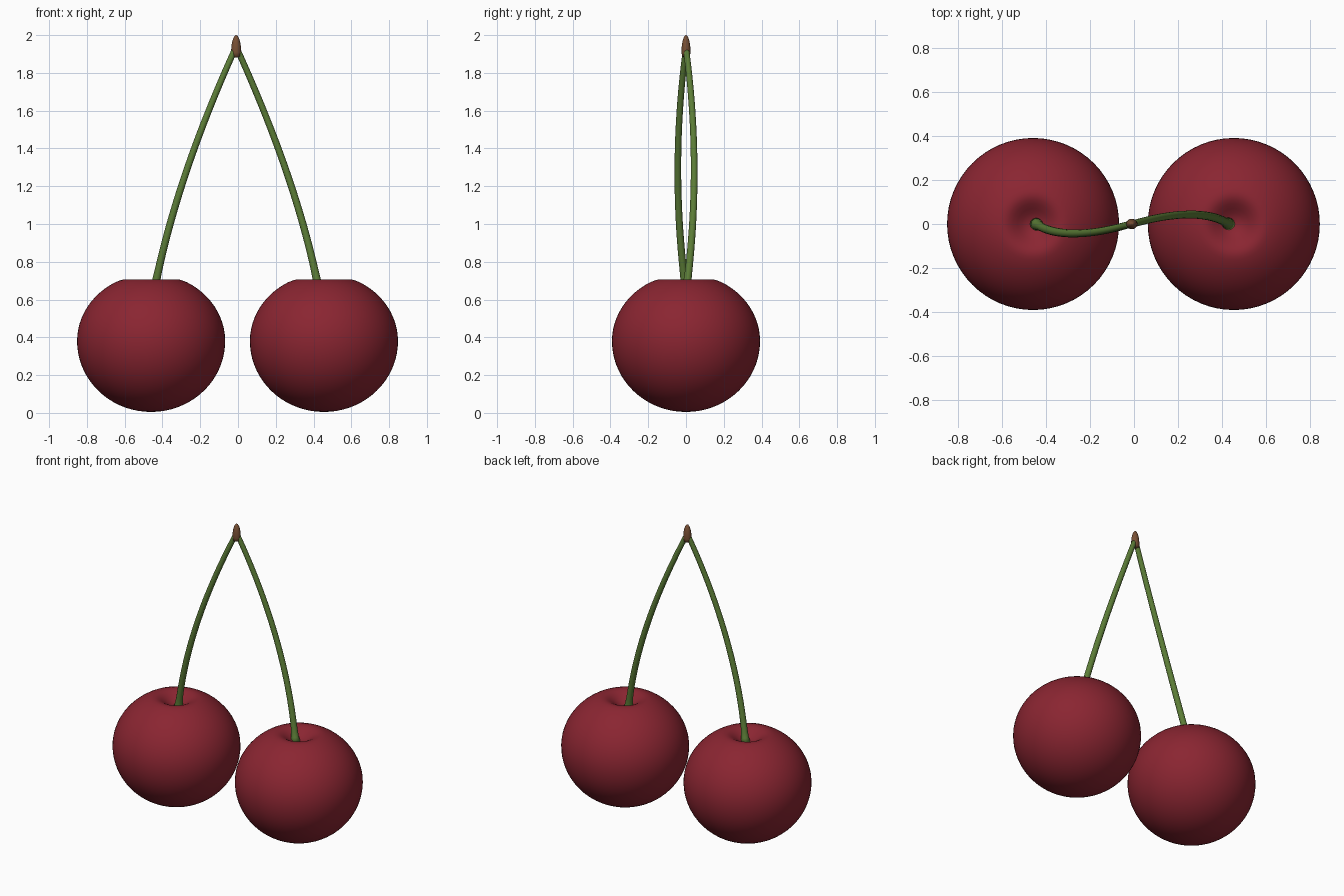
import bpy, bmesh, math
from mathutils import Vector
from mathutils.geometry import interpolate_bezier

if "Cube" in bpy.data.objects:
    bpy.data.objects.remove(bpy.data.objects["Cube"])


def material(name, color):
    m = bpy.data.materials.new(name)
    m.diffuse_color = (*color, 1)
    m.use_nodes = True
    m.node_tree.nodes["Principled BSDF"].inputs["Base Color"].default_value = m.diffuse_color
    return m


RED = material("cherry red", (0.255, 0.0185, 0.031))
GREEN = material("stem green", (0.107, 0.205, 0.038))
BROWN = material("twig brown", (0.19, 0.08, 0.035))


def make_object(name, bm, mat):
    bmesh.ops.recalc_face_normals(bm, faces=bm.faces)
    for f in bm.faces:
        f.smooth = True
    mesh = bpy.data.meshes.new(name)
    bm.to_mesh(mesh)
    bm.free()
    mesh.materials.append(mat)
    ob = bpy.data.objects.new(name, mesh)
    bpy.context.collection.objects.link(ob)
    return ob


def loft(name, rings, mat):
    """Skin a list of vertex rings and close both ends."""
    bm = bmesh.new()
    loops = [[bm.verts.new(p) for p in ring] for ring in rings]
    n = len(loops[0])
    for a, b in zip(loops, loops[1:]):
        for i in range(n):
            j = (i + 1) % n
            bm.faces.new((a[i], a[j], b[j], b[i]))
    bm.faces.new(loops[0][::-1])
    bm.faces.new(loops[-1])
    return make_object(name, bm, mat)


def lathe(name, profile, center, mat, n=64, sx=1.0):
    rings = [[(center[0] + sx * r * math.cos(2 * math.pi * i / n),
               center[1] + r * math.sin(2 * math.pi * i / n), z)
              for i in range(n)] for r, z in profile]
    return loft(name, rings, mat)


def stem(name, p, mat, n=14, steps=40):
    pts = interpolate_bezier(*[Vector(q) for q in p], steps)
    rings = []
    for k, c in enumerate(pts):
        t = k / (steps - 1)
        d = (pts[min(k + 1, steps - 1)] - pts[max(k - 1, 0)]).normalized()
        u = d.cross(Vector((0, 1, 0))).normalized()
        v = d.cross(u)
        r = 0.020 - 0.004 * t + 0.012 * math.exp(-t * 40)  # flared foot
        rings.append([c + r * (u * math.cos(2 * math.pi * i / n)
                               + v * math.sin(2 * math.pi * i / n))
                      for i in range(n)])
    return loft(name, rings, mat)


# Cherry outline: squashed ball with a dimple on top
outline = []
for i in range(31):
    a = math.radians(-89.5 + i * (150.3 / 30))
    h = 0.375 if a < 0 else 0.356
    outline.append((0.392 * math.cos(a), 0.38 + h * math.sin(a)))
outline += [(0.165, 0.701), (0.148, 0.706), (0.13, 0.707), (0.112, 0.703),
            (0.092, 0.693), (0.07, 0.678), (0.05, 0.664), (0.03, 0.655),
            (0.012, 0.651), (0.002, 0.65)]

# Two cherries and their bowed stems
for side, cx, foot in ((-1, -0.46, -0.445), (1, 0.455, 0.43)):
    label = "left" if side < 0 else "right"
    lathe(label + "_cherry", outline, (cx, 0), RED)
    stem(label + "_stem",
         [(foot, 0, 0.64), (foot - side * 0.085, side * 0.06, 1.08),
          (side * 0.19 - 0.01, side * 0.055, 1.52), (-0.01 + side * 0.004, 0, 1.93)],
         GREEN)

# Brown woody tip joining the stems
lathe("stem_tip", [(0.008, 1.882), (0.021, 1.888), (0.0235, 1.91), (0.0225, 1.94),
                   (0.019, 1.965), (0.013, 1.985), (0.007, 1.996), (0.001, 2.0)],
      (-0.01, 0), BROWN, n=20, sx=1.12)
